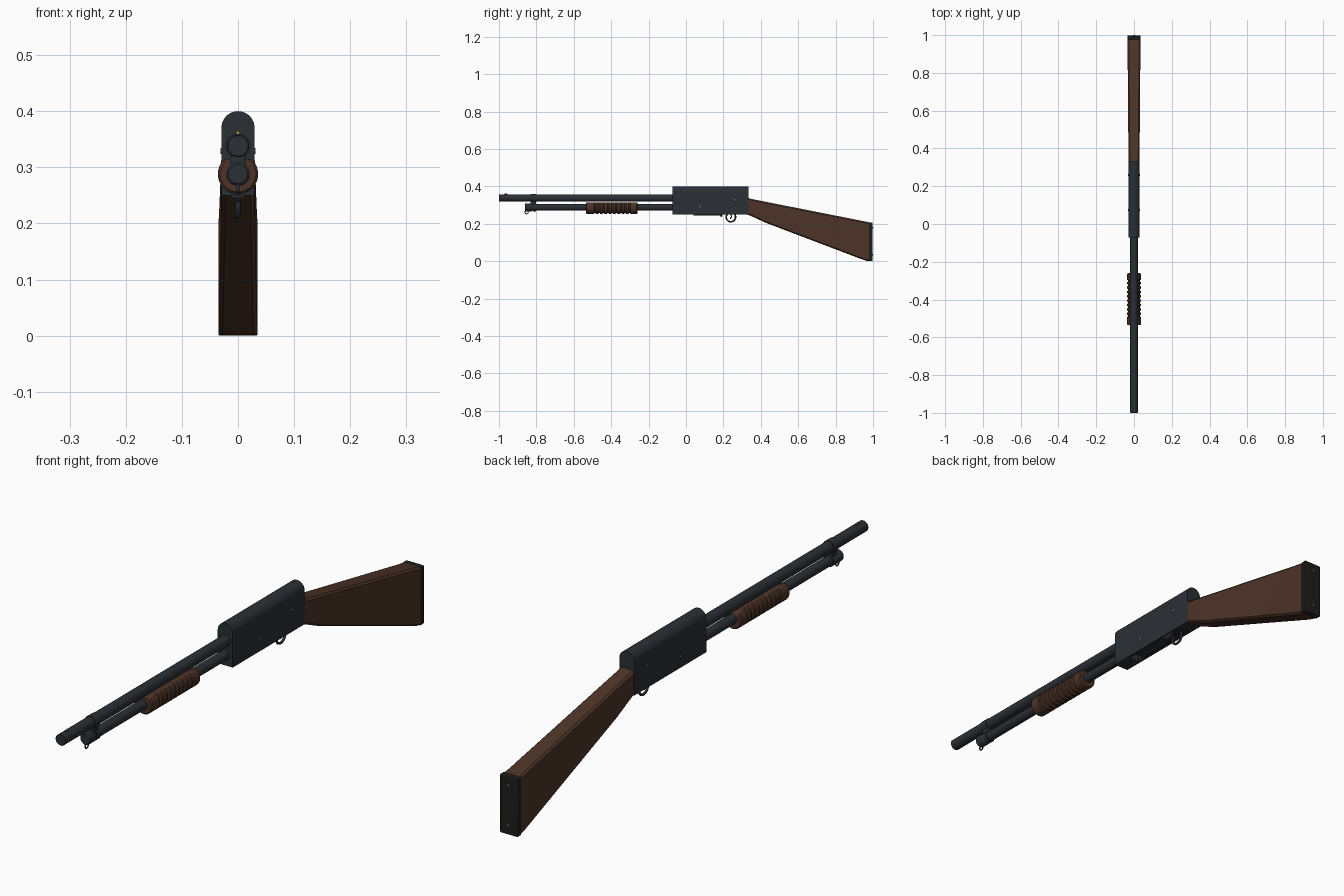
import bpy, bmesh, math
from mathutils import Vector, Matrix

if "Cube" in bpy.data.objects:
    bpy.data.objects.remove(bpy.data.objects["Cube"])


def mat(name, c):
    m = bpy.data.materials.new(name)
    m.diffuse_color = (*c, 1)
    m.use_nodes = True
    m.node_tree.nodes["Principled BSDF"].inputs["Base Color"].default_value = m.diffuse_color
    return m


METAL = mat("dark_metal", (0.024, 0.028, 0.034))
WOOD = mat("walnut", (0.075, 0.034, 0.021))
RUBBER = mat("black_rubber", (0.012, 0.012, 0.011))
BRASS = mat("brass", (0.6, 0.42, 0.08))
STEEL = mat("pin_steel", (0.12, 0.125, 0.13))


def finish(name, bm, m, smooth=True, bevel=0):
    bmesh.ops.recalc_face_normals(bm, faces=bm.faces[:])
    me = bpy.data.meshes.new(name)
    bm.to_mesh(me)
    bm.free()
    ob = bpy.data.objects.new(name, me)
    bpy.context.collection.objects.link(ob)
    me.materials.append(m)
    if bevel:
        b = ob.modifiers.new("bevel", 'BEVEL')
        b.width, b.segments, b.limit_method = bevel, 2, 'ANGLE'
    if smooth:
        bpy.ops.object.select_all(action='DESELECT')
        ob.select_set(True)
        bpy.context.view_layer.objects.active = ob
        bpy.ops.object.shade_smooth_by_angle(angle=math.radians(35))
    return ob


def loft(name, rings, m, bevel=0):
    """Skin a list of equal-length point rings and cap both ends."""
    bm = bmesh.new()
    rows = [[bm.verts.new(p) for p in r] for r in rings]
    n = len(rows[0])
    for a, b in zip(rows, rows[1:]):
        for i in range(n):
            bm.faces.new((a[i], a[(i + 1) % n], b[(i + 1) % n], b[i]))
    bm.faces.new(rows[0])
    bm.faces.new(rows[-1][::-1])
    return finish(name, bm, m, True, bevel)


def lathe(name, profile, z, m, n=32, x=0):
    """Turn (y, radius) pairs around an axis along y."""
    return loft(name, [[(x + r * math.cos(2 * math.pi * i / n), y, z + r * math.sin(2 * math.pi * i / n))
                        for i in range(n)] for y, r in profile], m)


def box(name, lo, hi, m, bevel=0):
    ring = lambda y: [(lo[0], y, lo[2]), (hi[0], y, lo[2]), (hi[0], y, hi[2]), (lo[0], y, hi[2])]
    return loft(name, [ring(lo[1]), ring(hi[1])], m, bevel)


def tube(name, pts, r, m, cyclic=False):
    cu = bpy.data.curves.new(name, 'CURVE')
    cu.dimensions, cu.bevel_depth, cu.bevel_resolution = '3D', r, 3
    cu.use_fill_caps = True
    sp = cu.splines.new('POLY')
    sp.points.add(len(pts) - 1)
    for p, q in zip(sp.points, pts):
        p.co = (*q, 1)
    sp.use_cyclic_u = cyclic
    ob = bpy.data.objects.new(name, cu)
    bpy.context.collection.objects.link(ob)
    cu.materials.append(m)
    return ob


def circle(y, z, ry, rz, n=24):
    return [(0, y + ry * math.cos(2 * math.pi * i / n), z + rz * math.sin(2 * math.pi * i / n)) for i in range(n)]


def pin(name, loc, axis, r, h, m):
    bm = bmesh.new()
    bmesh.ops.create_cone(bm, cap_ends=True, segments=16, radius1=r, radius2=r, depth=h)
    q = Vector((0, 0, 1)).rotation_difference(Vector(axis)).to_matrix().to_4x4()
    bm.transform(Matrix.Translation(loc) @ q)
    return finish(name, bm, m)


# Barrel, magazine tube and its cap
lathe("barrel", [(-1, 0.018), (-0.998, 0.02), (-0.05, 0.02)], 0.338, METAL)
lathe("magazine_tube", [(-0.84, 0.0175), (-0.05, 0.0175)], 0.288, METAL)
lathe("magazine_cap", [(-0.862, 0.017), (-0.858, 0.021), (-0.825, 0.021), (-0.82, 0.0175)], 0.288, METAL)

# Clamp joining tube and barrel
box("barrel_clamp", (-0.013, -0.832, 0.28), (0.013, -0.802, 0.335), METAL, 0.002)
lathe("clamp_band", [(-0.832, 0.0222), (-0.802, 0.0222)], 0.338, METAL)
lathe("clamp_lower_band", [(-0.818, 0.021), (-0.802, 0.021)], 0.288, METAL)

# Sling loop and bead sight
tube("sling_loop", circle(-0.852, 0.263, 0.009, 0.01), 0.0025, METAL, True)
box("bead_base", (-0.003, -0.972, 0.355), (0.003, -0.955, 0.3595), METAL)
bm = bmesh.new()
bmesh.ops.create_uvsphere(bm, u_segments=12, v_segments=8, radius=0.0035)
bm.transform(Matrix.Translation((0, -0.963, 0.361)))
finish("bead_sight", bm, BRASS)

# Ribbed pump handle, flattened on top below the barrel
prof = [(-0.535, 0.032), (-0.531, 0.036), (-0.492, 0.036)]
for i in range(9):
    y = -0.49 + i * 0.0232
    prof += [(y, 0.031), (y + 0.006, 0.031), (y + 0.009, 0.036), (y + 0.02, 0.036)]
prof += [(-0.264, 0.036), (-0.26, 0.032)]
handle = lathe("pump_handle", prof, 0.288, WOOD)
bm = bmesh.new()
bm.from_mesh(handle.data)
cut = bmesh.ops.bisect_plane(bm, geom=bm.verts[:] + bm.edges[:] + bm.faces[:], plane_co=(0, 0, 0.315),
                             plane_no=(0, 0, 1), clear_outer=True)
bmesh.ops.contextual_create(bm, geom=[e for e in cut['geom_cut'] if isinstance(e, bmesh.types.BMEdge)])
bm.to_mesh(handle.data)
bm.free()

# Receiver: flat sides, round top, loading port cut from below
arch = [(-0.0295, 0.25), (0.0295, 0.25)] + [
    (0.0295 * math.cos(math.pi * i / 20), 0.3705 + 0.0295 * math.sin(math.pi * i / 20)) for i in range(21)]
receiver = loft("receiver", [[(x, y, z) for x, z in arch] for y in (-0.072, 0.333)], METAL)
cutter = box("port_cutter", (-0.02, 0.0, 0.2), (0.02, 0.185, 0.275), METAL)
cutter.hide_render = True
cutter.hide_viewport = True
bo = receiver.modifiers.new("loading_port", 'BOOLEAN')
bo.object, bo.operation, bo.solver = cutter, 'DIFFERENCE', 'EXACT'

# Shell lifter inside the port
box("shell_lifter", (-0.012, 0.04, 0.245), (0.012, 0.195, 0.25), METAL, 0.001)

# Cross pins on both sides
for s, side in ((1, "right"), (-1, "left")):
    for i, (y, z) in enumerate(((0.075, 0.293), (0.26, 0.329))):
        pin(f"receiver_pin_{side}_{i + 1}", (s * 0.0295, y, z), (1, 0, 0), 0.005, 0.003, STEEL)

# Trigger guard and trigger
tube("trigger_guard", circle(0.24, 0.236, 0.025, 0.025, 32), 0.0045, METAL, True)
tube("trigger", [(0, 0.238, 0.254), (0, 0.243, 0.243), (0, 0.242, 0.235), (0, 0.236, 0.227)], 0.003, METAL)
tube("action_release", [(0, 0.182, 0.25), (0, 0.184, 0.242), (0, 0.194, 0.24)], 0.003, METAL)


# Wooden stock lofted through (y bottom, z bottom, y top, z top, half width)
def section(yb, zb, yt, zt, w, c=0.007):
    dz = zt - zb
    pts = [(-w + c, 0), (w - c, 0), (w, c / dz), (w, 1 - c / dz), (w - c, 1), (-w + c, 1), (-w, 1 - c / dz), (-w, c / dz)]
    return [(x, yb + (yt - yb) * t, zb + dz * t) for x, t in pts]


loft("stock", [section(0.325, 0.25, 0.325, 0.34, 0.028),
               section(0.345, 0.243, 0.345, 0.334, 0.029),
               section(0.43, 0.204, 0.43, 0.317, 0.030),
               section(0.93, 0.014, 0.93, 0.218, 0.034),
               section(0.965, 0.002, 0.965, 0.211, 0.035),
               section(0.978, 0.002, 0.978, 0.208, 0.035, 0.004)], WOOD)

# Butt pad and its screws
box("butt_pad", (-0.035, 0.976, 0.0), (0.035, 0.998, 0.208), RUBBER, 0.003)
for i, z in enumerate((0.035, 0.178)):
    pin(f"pad_screw_{i + 1}", (0, 0.998, z), (0, 1, 0), 0.004, 0.004, STEEL)
